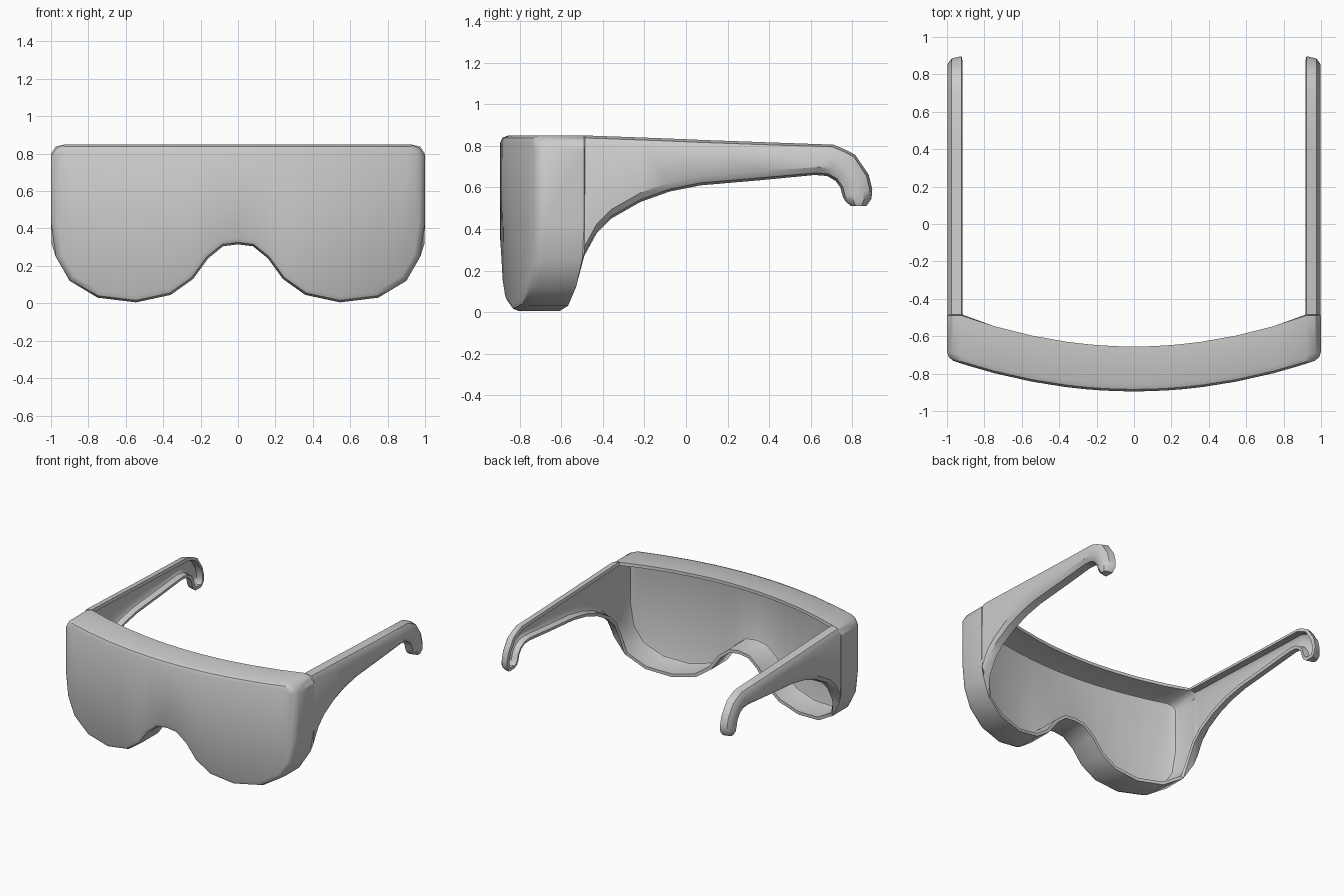
import bpy, bmesh
from mathutils import Vector

if "Cube" in bpy.data.objects:
    bpy.data.objects.remove(bpy.data.objects["Cube"])

# Half outline of the front shield (x, z): nose bridge, lens bottom, side, top
bottom = [(0, .315), (.08, .305), (.16, .24), (.24, .13), (.36, .045),
          (.545, .005), (.75, .03), (.9, .12)]
side = [(.975, .25), (1, .43), (1, .79), (.97, .832)]
top = [(.92, .85)] + [(x, .85) for x, z in reversed(bottom[:-1])]
outline = bottom + side + top
N, NB = len(outline), len(bottom)

# Temple stations: (upper y, z) and (lower y, z) along the arm and its hook
stations = [((-.485, .85), (-.49, .27)), ((-.42, .848), (-.43, .38)),
            ((-.34, .845), (-.36, .45)), ((-.2, .84), (-.22, .53)),
            ((-.07, .835), (-.08, .58)), ((.07, .829), (.07, .61)),
            ((.4, .817), (.36, .635)), ((.71, .806), (.62, .66)),
            ((.765, .783), (.68, .655)), ((.815, .757), (.72, .632)),
            ((.88, .66), (.743, .6)), ((.897, .59), (.755, .555)),
            ((.893, .545), (.77, .53))]
tip = ((.868, .51), (.795, .51))


def front_y(x):
    return -.895 + .175 * x * x


def back_y(i):
    x = outline[i][0]
    if i < NB:
        return -.655 + .155 * x * x
    if i >= NB + len(side):
        return -.655 + .195 * x * x
    return -.5 if i == NB else -.49


def inset(i, d):
    """Outline point moved inward by d."""
    p = Vector(outline[i])
    a = Vector(outline[i - 1]) if i else Vector((-outline[1][0], outline[1][1]))
    b = Vector(outline[i + 1]) if i < N - 1 else Vector((-outline[-2][0], outline[-2][1]))
    e, f = (p - a).normalized(), (b - p).normalized()
    n = (Vector((-e.y, e.x)) + Vector((-f.y, f.x))).normalized()
    q = p + n * d
    if p.x == 0:
        q.x = 0
    return q


def section(u, l, xs=(.922, .975, .996)):
    """Six points across the arm: inner lip, rounded edge, outer face and back."""
    u, l = Vector(u), Vector(l)
    w = (l - u).length
    d = (l - u) / w
    steps = (0, .012, min(.045, .3 * w))
    up = [(x, *(u + d * s)) for x, s in zip(xs, steps)]
    low = [(x, *(l - d * s)) for x, s in zip(xs, steps)]
    return up + low[::-1]


bm = bmesh.new()


def bridge(a, b):
    for i in range(len(a) - 1):
        bm.faces.new((a[i], a[i + 1], b[i + 1], b[i]))


# Front shield: rounded front edge and deep rim
rings = []
for d, dy in ((.035, 0), (.011, .011), (0, .038)):
    ring = []
    for i in range(N):
        q = inset(i, d)
        ring.append(bm.verts.new((q.x, front_y(q.x) + dy, q.y)))
    rings.append(ring)
rings.append([bm.verts.new((x, back_y(i), z)) for i, (x, z) in enumerate(outline)])
for a, b in zip(rings, rings[1:]):
    bridge(a, b)

# Curved lens face in vertical strips
lens = rings[0]
half = N // 2
bridge(lens[:half], lens[::-1][:half])

# Temple arm grown from the back edge of the rim
row = rings[-1][NB - 1:NB + 5][::-1]
for u, l in stations:
    new = [bm.verts.new(c) for c in section(u, l)]
    bridge(row, new)
    row = new
end = section(*tip, xs=(.925, .97, .985))
new = [bm.verts.new(c) for c in end]
bridge(row, new)
lip = [bm.verts.new((.925, y, z)) for x, y, z in end]
bridge(new, lip)

bmesh.ops.remove_doubles(bm, verts=bm.verts, dist=.0005)
bmesh.ops.recalc_face_normals(bm, faces=bm.faces)
bm.normal_update()
front = min(bm.faces, key=lambda f: f.calc_center_median().y)
if front.normal.y > 0:
    bmesh.ops.reverse_faces(bm, faces=bm.faces)

mesh = bpy.data.meshes.new("goggles_shell")
bm.to_mesh(mesh)
bm.free()
obj = bpy.data.objects.new("goggles_shell", mesh)
bpy.context.collection.objects.link(obj)

# Mirror to the other side and give the shell its wall thickness
m = obj.modifiers.new("mirror", 'MIRROR')
m.use_clip = True
s = obj.modifiers.new("wall", 'SOLIDIFY')
s.thickness, s.offset = .024, -1

bpy.context.view_layer.objects.active = obj
obj.select_set(True)
bpy.ops.object.convert(target='MESH')
bpy.ops.object.shade_smooth_by_angle(angle=.6)
